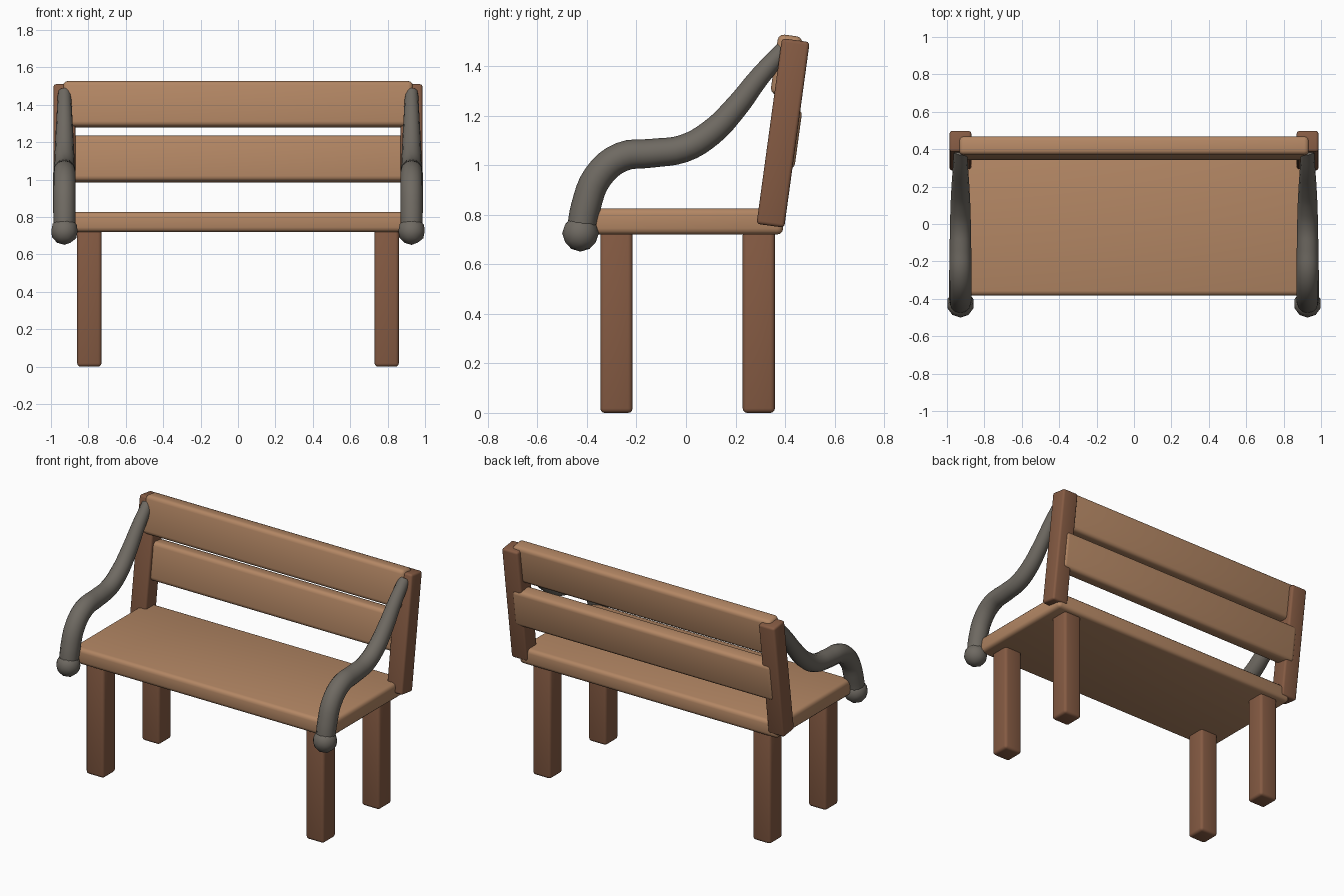
import bpy
import math

if "Cube" in bpy.data.objects:
    bpy.data.objects.remove(bpy.data.objects["Cube"], do_unlink=True)


def material(name, rgb):
    mat = bpy.data.materials.new(name)
    mat.use_nodes = True
    mat.diffuse_color = (*rgb, 1)
    mat.node_tree.nodes["Principled BSDF"].inputs["Base Color"].default_value = (*rgb, 1)
    return mat


light_wood = material("light wood", (0.45, 0.24, 0.127))
dark_wood = material("dark wood", (0.235, 0.104, 0.056))
iron = material("grey iron", (0.158, 0.143, 0.122))
TILT = math.radians(-7.8)


def finish(obj, name, mat, angle):
    obj.name = name
    obj.data.materials.append(mat)
    bpy.ops.object.shade_smooth_by_angle(angle=math.radians(angle))


def plank(name, center, size, mat, bevel, tilt=0):
    """Box with rounded edges, leaning back by tilt."""
    bpy.ops.mesh.primitive_cube_add(size=1, location=center, rotation=(tilt, 0, 0))
    obj = bpy.context.object
    obj.scale = size
    bpy.ops.object.transform_apply(location=False, rotation=False, scale=True)
    mod = obj.modifiers.new("rounded edges", "BEVEL")
    mod.width = bevel
    mod.segments = 3
    bpy.ops.object.modifier_apply(modifier=mod.name)
    finish(obj, name, mat, 35)


# Seat and back slats
plank("seat", (0, 0.005, 0.773), (1.87, 0.775, 0.106), light_wood, 0.025)
plank("upper_back_slat", (0, 0.406, 1.402), (1.87, 0.1, 0.245), light_wood, 0.025, TILT)
plank("lower_back_slat", (0, 0.404, 1.11), (1.87, 0.1, 0.245), light_wood, 0.025, TILT)

# Arm path: y, z, radius
ARM = [(-0.425, 0.73, 0.057), (-0.405, 0.83, 0.06), (-0.355, 0.955, 0.06),
       (-0.26, 1.033, 0.06), (-0.14, 1.048, 0.058), (-0.01, 1.067, 0.056),
       (0.1, 1.13, 0.053), (0.2, 1.232, 0.048), (0.3, 1.36, 0.041),
       (0.395, 1.466, 0.035)]


def arm(name, x):
    """Tapered tube swept along the arm path."""
    curve = bpy.data.curves.new(name, "CURVE")
    curve.dimensions = "3D"
    curve.bevel_depth = 1
    curve.bevel_resolution = 4
    curve.use_fill_caps = True
    spline = curve.splines.new("BEZIER")
    spline.resolution_u = 4
    spline.bezier_points.add(len(ARM) - 1)
    for point, (y, z, radius) in zip(spline.bezier_points, ARM):
        point.co = (x, y, z)
        point.radius = radius
        point.handle_left_type = point.handle_right_type = "AUTO"
    obj = bpy.data.objects.new(name, curve)
    bpy.context.collection.objects.link(obj)
    bpy.ops.object.select_all(action="DESELECT")
    obj.select_set(True)
    bpy.context.view_layer.objects.active = obj
    bpy.ops.object.convert(target="MESH")
    finish(bpy.context.object, name, iron, 60)


# Paired parts on both sides
for side, s in (("left", 1), ("right", -1)):
    for end, y in (("front", -0.281), ("back", 0.294)):
        plank(f"{end}_{side}_leg", (s * 0.795, y, 0.368), (0.13, 0.13, 0.736),
              dark_wood, 0.018)
    plank(f"{side}_back_post", (s * 0.928, 0.392, 1.13), (0.116, 0.113, 0.756),
          dark_wood, 0.014, TILT)
    arm(f"{side}_arm", s * 0.928)
    bpy.ops.mesh.primitive_ico_sphere_add(subdivisions=2, radius=0.074,
                                          location=(s * 0.928, -0.426, 0.725))
    finish(bpy.context.object, f"{side}_arm_knob", iron, 30)
